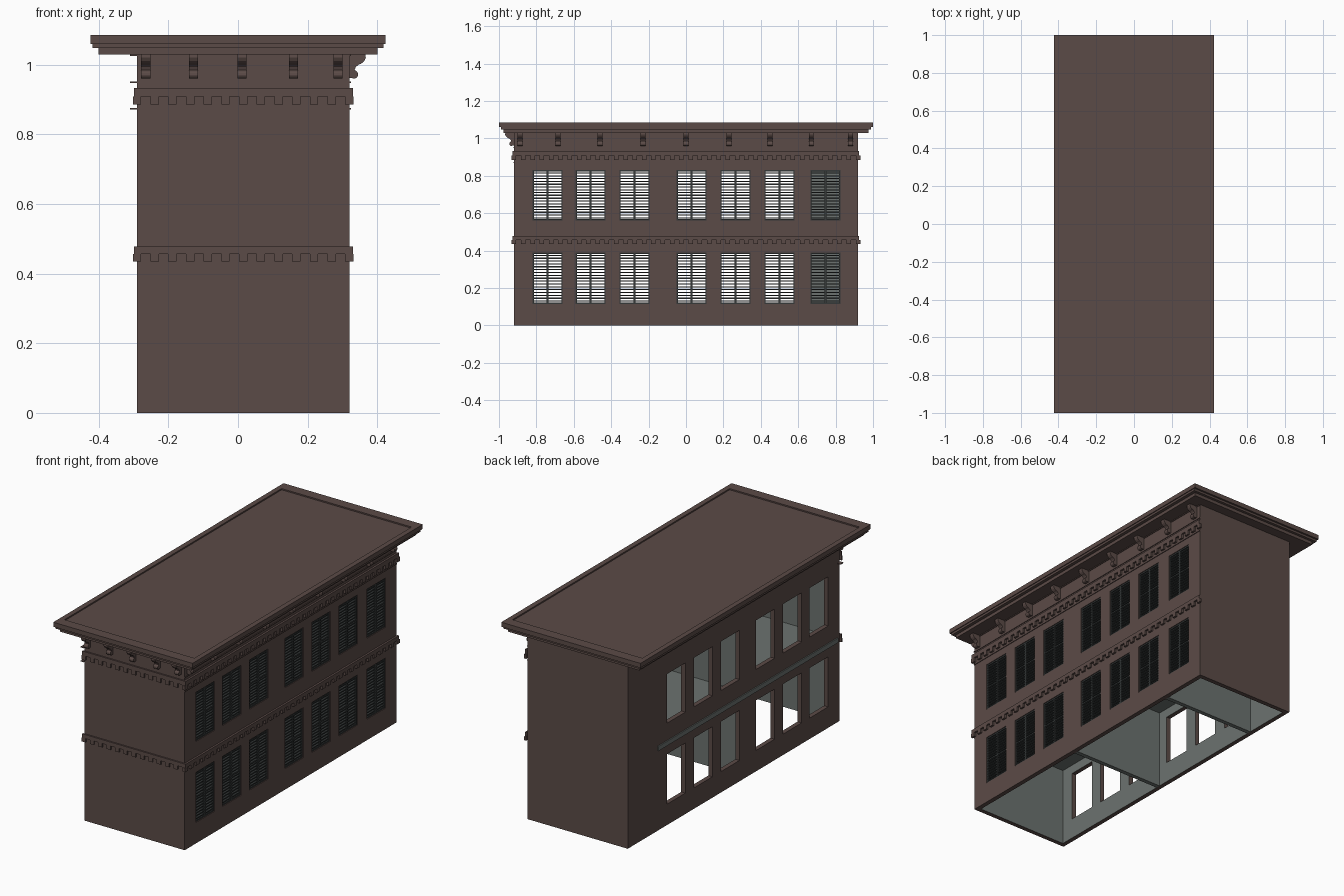
import bpy, bmesh, math
from mathutils import Matrix, Vector

if "Cube" in bpy.data.objects:
    bpy.data.objects.remove(bpy.data.objects["Cube"])


def material(name, rgb):
    m = bpy.data.materials.new(name)
    m.diffuse_color = (*rgb, 1)
    m.use_nodes = True
    m.node_tree.nodes["Principled BSDF"].inputs["Base Color"].default_value = m.diffuse_color
    return m


BROWN = material("brown_paint", (0.105, 0.07, 0.063))
GREEN = material("interior_grey_green", (0.15, 0.17, 0.16))
DARK = material("dark_shutter", (0.035, 0.04, 0.04))

X0, X1, Y0, Y1, TOP = -0.29, 0.32, -0.92, 0.92, 1.03
COLS = [-0.74, -0.51, -0.275, 0.03, 0.265, 0.50, 0.745]
ROWS = [(0.115, 0.39), (0.56, 0.83)]
HALF = 0.08
WALL = 0.025


def finish(bm, name, *mats):
    me = bpy.data.meshes.new(name)
    bm.to_mesh(me)
    bm.free()
    for m in mats:
        me.materials.append(m)
    ob = bpy.data.objects.new(name, me)
    bpy.context.collection.objects.link(ob)
    return ob


def box(bm, x0, x1, y0, y1, z0, z1):
    s = Matrix.Diagonal((x1 - x0, y1 - y0, z1 - z0, 1))
    t = Matrix.Translation(((x0 + x1) / 2, (y0 + y1) / 2, (z0 + z1) / 2))
    bmesh.ops.create_cube(bm, size=1, matrix=t @ s)


# Walls: a ring of grid cells, leaving out the window cells, thickened inward
def wall_shell():
    bm = bmesh.new()
    zs = [0] + [z for r in ROWS for z in r] + [TOP]
    ys = [Y0] + [c + s * HALF for c in COLS for s in (-1, 1)] + [Y1]
    # each run is a list of corner points; odd cells are window columns
    left = list(reversed(ys[:-3] + ys[-1:]))
    runs = [([(X0, Y0), (X1, Y0)], set()),
            ([(X1, y) for y in ys], set(range(1, len(ys), 2))),
            ([(X1, Y1), (X0, Y1)], set()),
            ([(X0, y) for y in left], set(range(1, len(left), 2)))]
    for pts, holes in runs:
        for i in range(len(pts) - 1):
            for k in range(len(zs) - 1):
                if i in holes and k in (1, 3):
                    continue
                (ax, ay), (bx, by) = pts[i], pts[i + 1]
                bm.faces.new([bm.verts.new(p) for p in (
                    (ax, ay, zs[k]), (bx, by, zs[k]),
                    (bx, by, zs[k + 1]), (ax, ay, zs[k + 1]))])
    bmesh.ops.remove_doubles(bm, verts=bm.verts, dist=1e-5)
    ob = finish(bm, "walls", BROWN, GREEN)
    mod = ob.modifiers.new("thickness", 'SOLIDIFY')
    mod.thickness = WALL
    mod.offset = -1
    mod.use_even_offset = True
    mod.material_offset = 1


wall_shell()

# Interior partitions and the upper floor, which shows as a ledge at the left
bm = bmesh.new()
for y in (-0.12, 0.62):
    for z0, z1 in ((0, 0.44), (0.465, TOP)):
        box(bm, X0 + WALL, X1 - WALL, y - 0.012, y + 0.012, z0, z1)
finish(bm, "partitions", GREEN)
bm = bmesh.new()
box(bm, X0 + 0.005, X1 - WALL, Y0 + WALL, Y1 - WALL, 0.44, 0.465)
box(bm, X0 - 0.006, X0 + 0.005, Y0 + 0.02, 0.66, 0.44, 0.465)
finish(bm, "upper_floor", GREEN)

# Roof cornice: stepped outline with a shallow sunk top
bm = bmesh.new()
loops = [(0.40, 0.975, 1.03), (0.40, 0.975, 1.048), (0.418, 0.99, 1.048),
         (0.418, 0.99, 1.06), (0.423, 1.0, 1.06), (0.423, 1.0, 1.085),
         (0.395, 0.943, 1.085), (0.395, 0.943, 1.078)]
rings = [[bm.verts.new((sx * x, sy * y, z)) for sx, sy in
          ((-1, -1), (1, -1), (1, 1), (-1, 1))] for x, y, z in loops]
for a, b in zip(rings, rings[1:]):
    for i in range(4):
        j = (i + 1) % 4
        bm.faces.new((a[i], a[j], b[j], b[i]))
bm.faces.new(rings[-1])
bm.faces.new(rings[0][::-1])
finish(bm, "roof_cornice", BROWN)

# Trim bands with small teeth, on the front and right walls
bm = bmesh.new()
for zb, zt in ((0.435, 0.478), (0.885, 0.933)):
    mid = zb + 0.5 * (zt - zb)
    box(bm, X0 - 0.008, X1 + 0.011, Y0 - 0.008, Y0, mid, zt)
    box(bm, X1, X1 + 0.011, Y0, Y1 + 0.005, mid, zt)
    for i in range(13):
        x = X0 + i * (X1 - X0) / 12
        box(bm, x - 0.012, x + 0.012, Y0 - 0.008, Y0, zb, mid)
    for i in range(38):
        y = Y0 + i * (Y1 - Y0) / 37
        box(bm, X1, X1 + 0.011, y - 0.012, y + 0.012, zb, mid)
finish(bm, "trim_bands", BROWN)

# Thin mouldings above and below the upper band
bm = bmesh.new()
for z in (0.873, 0.95, 1.027):
    box(bm, X0 - 0.02, X0, Y0 - 0.004, Y0 + 0.02, z - 0.002, z + 0.002)
    box(bm, X1, X1 + 0.004, Y0, Y1, z - 0.002, z + 0.002)
finish(bm, "thin_mouldings", BROWN)

# Scroll brackets under the eaves: extruded side profile (outward, height)
profile = [(0, 1.03), (0.046, 1.03), (0.047, 1.02), (0.042, 1.01),
           (0.034, 1.003), (0.026, 1.0), (0.018, 0.993), (0.015, 0.985)]
profile += [(0.014 + 0.011 * math.cos(a), 0.972 + 0.012 * math.sin(a))
            for a in [math.radians(75 - 27 * i) for i in range(8)]] + [(0, 0.962)]


def bracket(bm, origin, out, side, half=0.013):
    ends = [[bm.verts.new(origin + out * d + side * (s * half) + Vector((0, 0, z)))
             for d, z in profile] for s in (-1, 1)]
    faces = [bm.faces.new(ends[0]), bm.faces.new(ends[1][::-1])]
    n = len(profile)
    for i in range(n):
        j = (i + 1) % n
        faces.append(bm.faces.new((ends[0][j], ends[0][i], ends[1][i], ends[1][j])))
    bmesh.ops.recalc_face_normals(bm, faces=faces)


bm = bmesh.new()
EX, EY = Vector((1, 0, 0)), Vector((0, 1, 0))
for x in (-0.265, -0.128, 0.012, 0.16, 0.287):
    bracket(bm, Vector((x, Y0, 0)), -EY, EX)
for y in (-0.887, -0.684, -0.46, -0.23, 0, 0.23, 0.45, 0.67, 0.88):
    bracket(bm, Vector((X1, y, 0)), EX, EY)
finish(bm, "eave_brackets", BROWN)

# Louvred shutters: frame, centre post, mid rail and thin slats
frame, slats = bmesh.new(), bmesh.new()
xa, xb = X1 - 0.02, X1 - 0.004
for y in COLS:
    for z0, z1 in ROWS:
        for c, h in ((y - HALF, 0.006), (y, 0.005), (y + HALF, 0.006)):
            box(frame, xa, xb, max(c - h, y - HALF), min(c + h, y + HALF), z0, z1)
        for c in (z0 + 0.004, (z0 + z1) / 2, z1 - 0.004):
            box(frame, xa, xb, y - HALF, y + HALF, c - 0.004, c + 0.004)
        n = 18
        for i in range(1, n):
            z = z0 + (z1 - z0) * i / n
            if i != n // 2:
                box(slats, xa + 0.002, xb - 0.002, y - HALF, y + HALF,
                    z - 0.003, z + 0.003)
finish(frame, "shutter_frames", DARK)
finish(slats, "shutter_slats", DARK)
